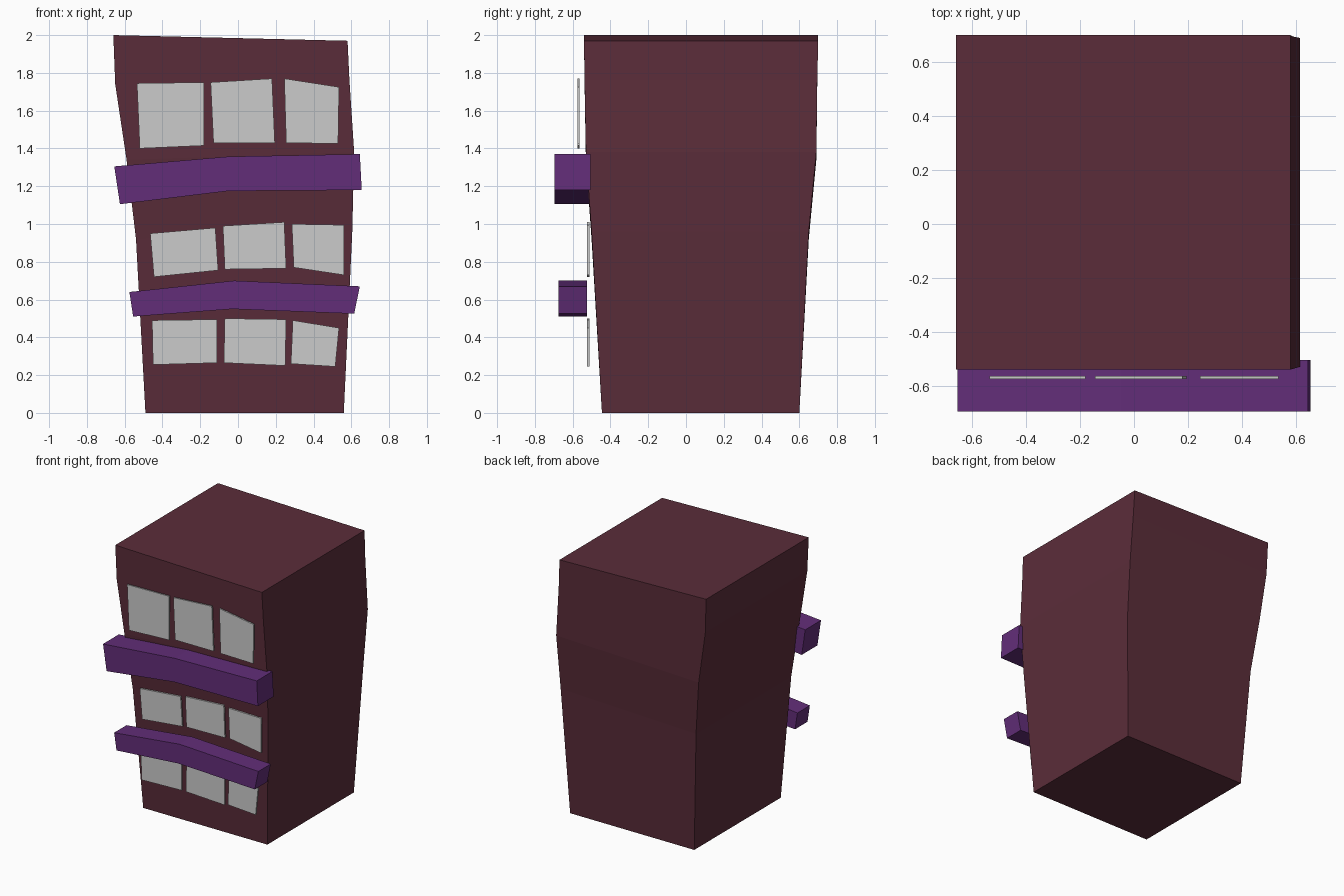
import bpy, bmesh


def material(name, rgb):
    m = bpy.data.materials.new(name)
    m.diffuse_color = (*rgb, 1)
    return m


def finish(name, bm, mat=None):
    bmesh.ops.recalc_face_normals(bm, faces=bm.faces)
    mesh = bpy.data.meshes.new(name)
    bm.to_mesh(mesh)
    bm.free()
    if mat:
        mesh.materials.append(mat)
    obj = bpy.data.objects.new(name, mesh)
    bpy.context.collection.objects.link(obj)


def bridge(bm, rings):
    """Skin a list of four-point rings and cap both ends."""
    loops = [[bm.verts.new(p) for p in ring] for ring in rings]
    for a, b in zip(loops, loops[1:]):
        for i in range(4):
            j = (i + 1) % 4
            bm.faces.new((a[i], a[j], b[j], b[i]))
    bm.faces.new(loops[0])
    bm.faces.new(loops[-1])


wall = material("wall_maroon", (0.104, 0.026, 0.042))
trim = material("ledge_purple", (0.123, 0.027, 0.19))

# Crooked tower: left x, left z, right x, right z, front y, back y per level
levels = [
    (-0.49, 0.00, 0.56, 0.00, -0.445, 0.60),
    (-0.54, 0.92, 0.605, 0.96, -0.50, 0.65),
    (-0.59, 1.34, 0.615, 1.38, -0.53, 0.69),
    (-0.65, 1.74, 0.59, 1.76, -0.537, 0.695),
    (-0.66, 2.00, 0.58, 1.97, -0.54, 0.70),
]
bm = bmesh.new()
bridge(bm, [[(xl, f, zl), (xr, f, zr), (xr, b, zr), (xl, b, zl)]
            for xl, zl, xr, zr, f, b in levels])
finish("tower_body", bm, wall)


# Bent ledges: top x, top z, bottom x, bottom z at left, middle and right
def ledge(name, stations, front, back):
    bm = bmesh.new()
    bridge(bm, [[(xt, front, zt), (xt, back, zt), (xb, back, zb), (xb, front, zb)]
                for xt, zt, xb, zb in stations])
    finish(name, bm, trim)


ledge("upper_ledge", [(-0.655, 1.305, -0.625, 1.105), (-0.05, 1.357, -0.05, 1.175),
                      (0.645, 1.37, 0.655, 1.18)], -0.695, -0.505)
ledge("lower_ledge", [(-0.575, 0.64, -0.555, 0.51), (-0.02, 0.70, -0.03, 0.55),
                      (0.645, 0.67, 0.615, 0.525)], -0.675, -0.525)


# Window panes: four skewed front corners each, extruded into thin slabs
def windows(name, panes, front, back):
    bm = bmesh.new()
    for p in panes:
        corners = list(zip(p[::2], p[1::2]))
        bridge(bm, [[(x, y, z) for x, z in corners] for y in (front, back)])
    finish(name, bm)


windows("top_windows", [
    (-0.535, 1.745, -0.18, 1.75, -0.18, 1.415, -0.52, 1.40),
    (-0.145, 1.75, 0.18, 1.77, 0.195, 1.43, -0.13, 1.43),
    (0.245, 1.77, 0.535, 1.725, 0.53, 1.425, 0.255, 1.43)], -0.575, -0.563)
windows("middle_windows", [
    (-0.465, 0.95, -0.12, 0.98, -0.105, 0.755, -0.445, 0.72),
    (-0.08, 0.99, 0.245, 1.01, 0.255, 0.765, -0.07, 0.76),
    (0.285, 1.0, 0.56, 0.995, 0.56, 0.73, 0.295, 0.77)], -0.523, -0.511)
windows("bottom_windows", [
    (-0.455, 0.49, -0.11, 0.495, -0.11, 0.265, -0.45, 0.255),
    (-0.07, 0.50, 0.255, 0.495, 0.25, 0.25, -0.075, 0.265),
    (0.29, 0.49, 0.535, 0.45, 0.515, 0.245, 0.28, 0.26)], -0.523, -0.511)
